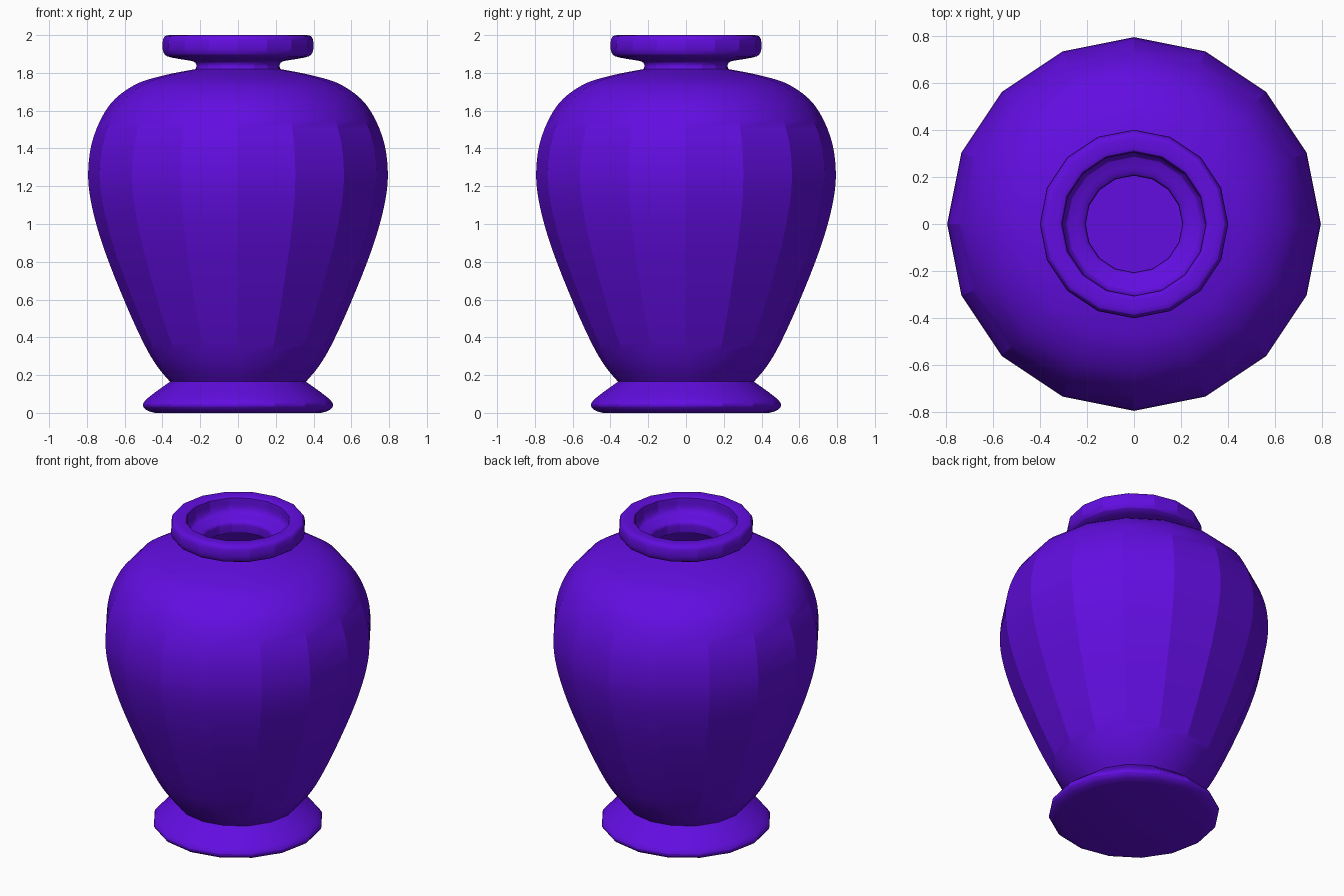
import bpy, bmesh, math

if "Cube" in bpy.data.objects:
    bpy.data.objects.remove(bpy.data.objects["Cube"])

SIDES = 16


def spline(pts, n=5):
    """Catmull-Rom curve through (radius, height) points."""
    p = [pts[0]] + pts + [pts[-1]]
    out = []
    for i in range(1, len(p) - 2):
        a, b, c, d = p[i - 1:i + 3]
        for k in range(n):
            t = k / n
            out.append(tuple(0.5 * (2 * b[j] + (c[j] - a[j]) * t
                                    + (2 * a[j] - 5 * b[j] + 4 * c[j] - d[j]) * t * t
                                    + (3 * b[j] - a[j] - 3 * c[j] + d[j]) * t ** 3)
                             for j in (0, 1)))
    return out + [pts[-1]]


# Outer profile: foot, body, neck and lip
foot = spline([(0.44, 0.0), (0.485, 0.015), (0.503, 0.045), (0.47, 0.085), (0.36, 0.165)], 3)
body = spline([(0.36, 0.165), (0.43, 0.25), (0.50, 0.37), (0.60, 0.59), (0.71, 0.87),
               (0.775, 1.10), (0.793, 1.28), (0.765, 1.46), (0.68, 1.63),
               (0.55, 1.735), (0.40, 1.785), (0.225, 1.82)], 4)
neck = spline([(0.225, 1.82), (0.22, 1.84), (0.235, 1.86), (0.30, 1.872)], 3)
lip = spline([(0.30, 1.872), (0.375, 1.888), (0.398, 1.92), (0.398, 1.97),
              (0.385, 1.995), (0.36, 2.0)], 3)
# Inner profile: mouth bowl, throat and hollow inside
mouth = spline([(0.325, 2.0), (0.306, 1.99), (0.303, 1.94), (0.285, 1.905),
                (0.23, 1.885), (0.207, 1.865), (0.207, 1.81)], 3)
inside = spline([(0.207, 1.81), (0.38, 1.765), (0.53, 1.712), (0.655, 1.612), (0.737, 1.455),
                 (0.765, 1.28), (0.747, 1.10), (0.682, 0.88), (0.572, 0.60),
                 (0.47, 0.38), (0.40, 0.265), (0.32, 0.19)], 3)
profile = foot + body[1:] + neck[1:] + lip[1:] + mouth + inside[1:]

# Lathe the whole profile
bm = bmesh.new()
rings = [[bm.verts.new((r * math.cos(2 * math.pi * i / SIDES),
                        r * math.sin(2 * math.pi * i / SIDES), z))
          for i in range(SIDES)] for r, z in profile]
for a, b in zip(rings, rings[1:]):
    for i in range(SIDES):
        j = (i + 1) % SIDES
        bm.faces.new((a[i], a[j], b[j], b[i]))
bm.faces.new(rings[0][::-1])   # underside
bm.faces.new(rings[-1])        # inner floor
bmesh.ops.recalc_face_normals(bm, faces=bm.faces)

mesh = bpy.data.meshes.new("vase")
bm.to_mesh(mesh)
bm.free()
vase = bpy.data.objects.new("vase", mesh)
bpy.context.collection.objects.link(vase)

mat = bpy.data.materials.new("purple glaze")
mat.diffuse_color = (0.122, 0.004, 0.75, 1)
mat.use_nodes = True
mat.node_tree.nodes["Principled BSDF"].inputs["Base Color"].default_value = mat.diffuse_color
mesh.materials.append(mat)

# Smooth along the profile, faceted around the sides
bpy.context.view_layer.objects.active = vase
vase.select_set(True)
bpy.ops.object.shade_smooth_by_angle(angle=math.radians(20))
